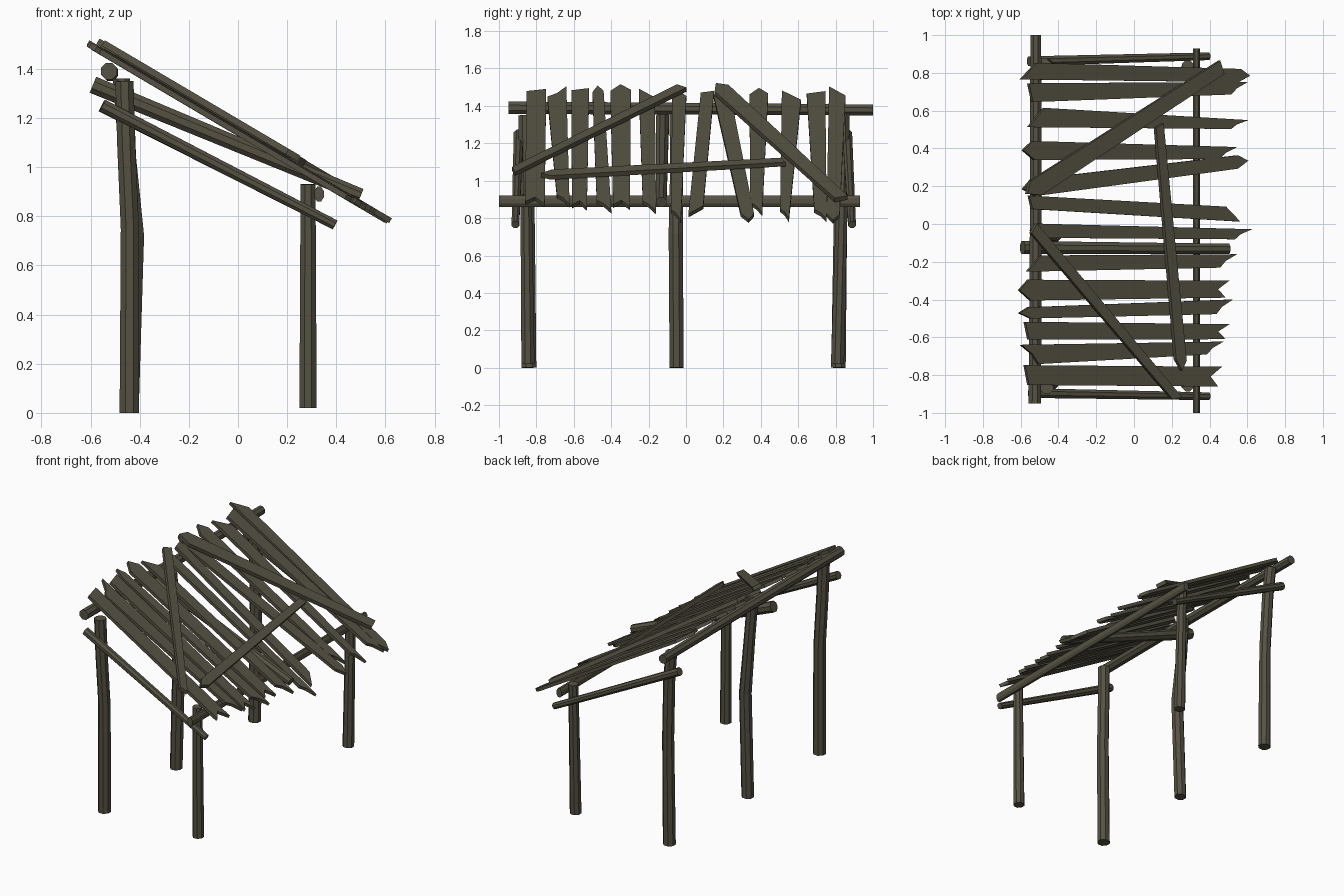
import bpy, bmesh, math, random
from mathutils import Vector

if "Cube" in bpy.data.objects:
    bpy.data.objects.remove(bpy.data.objects["Cube"])

random.seed(4)
wood = bpy.data.materials.new("weathered dark wood")
wood.diffuse_color = (0.092, 0.083, 0.056, 1)
wood.use_nodes = True
wood.node_tree.nodes["Principled BSDF"].inputs["Base Color"].default_value = wood.diffuse_color
SLOPE = 0.59
NORMAL = Vector((SLOPE, 0, 1)).normalized()


def finish(name, bm):
    bmesh.ops.recalc_face_normals(bm, faces=bm.faces)
    me = bpy.data.meshes.new(name)
    bm.to_mesh(me)
    bm.free()
    me.materials.append(wood)
    ob = bpy.data.objects.new(name, me)
    bpy.context.collection.objects.link(ob)
    return ob


def log(name, points, radii, sides=8, squash=1.0):
    """Faceted pole swept through points, with a radius at each one."""
    bm = bmesh.new()
    pts = [Vector(p) for p in points]
    axis = (pts[-1] - pts[0]).normalized()
    ref = Vector((1, 0, 0)) if abs(axis.z) > 0.9 else Vector((0, 0, 1))
    u = axis.cross(ref).normalized()
    v = u.cross(axis)
    rings = []
    for p, r in zip(pts, radii):
        ring = []
        for i in range(sides):
            a = 2 * math.pi * (i + 0.5) / sides
            ring.append(bm.verts.new(p + u * math.cos(a) * r * squash + v * math.sin(a) * r))
        rings.append(ring)
    for a, b in zip(rings, rings[1:]):
        for i in range(sides):
            j = (i + 1) % sides
            bm.faces.new((a[i], a[j], b[j], b[i]))
    bm.faces.new(rings[0])
    bm.faces.new(rings[-1])
    return finish(name, bm)


# how far the low, middle and high points of a board end are cut back
ENDS = {"flat": (0.02, 0.01, 0.0), "point": (0.06, 0.0, 0.05), "notch": (0.02, 0.06, 0.0),
        "low": (0.0, 0.04, 0.08), "high": (0.09, 0.06, 0.0)}


def board(name, p0, p1, w0, w1, end0, end1, lift=0.0, thick=0.022):
    """Board lying on the roof slope, outlined in plan, with broken ends."""
    a, b = Vector(p0), Vector(p1)
    d = (b - a).normalized()
    side = Vector((-d.y, d.x))
    outline = [a + d * c + side * s * w0 for c, s in zip(ENDS[end0], (-0.5, 0, 0.5))][::-1]
    outline += [b - d * c + side * s * w1 for c, s in zip(ENDS[end1], (-0.5, 0, 0.5))]
    bm = bmesh.new()
    layers = []
    for t in (-thick / 2, thick / 2):
        layers.append([bm.verts.new(Vector((q.x, q.y, 1.45 + lift - SLOPE * (q.x + 0.52))) + NORMAL * t)
                       for q in outline])
    lo, hi = layers
    n = len(lo)
    for i in range(n):
        j = (i + 1) % n
        bm.faces.new((lo[i], lo[j], hi[j], hi[i]))
    caps = [bm.faces.new(lo), bm.faces.new(hi)]
    bmesh.ops.triangulate(bm, faces=caps)
    return finish(name, bm)


# tall back posts, the middle one bowed
log("tall_post_near", [(-.442, -.84, 0), (-.44, -.845, .75), (-.455, -.855, 1.1), (-.462, -.86, 1.35)],
    [.043, .04, .04, .04])
log("tall_post_middle", [(-.442, -.05, 0), (-.42, -.055, .72), (-.455, -.05, 1.1), (-.475, -.055, 1.36)],
    [.041, .041, .037, .037])
log("tall_post_far", [(-.442, .815, 0), (-.44, .825, .75), (-.455, .835, 1.15), (-.475, .84, 1.36)],
    [.042, .039, .039, .038])

# short front posts
log("short_post_near", [(.285, -.845, .02), (.285, -.855, .93)], [.038, .033])
log("short_post_far", [(.285, .81, .02), (.285, .835, .93)], [.038, .033])

# long beams carrying the boards
log("back_beam", [(-.525, -.95, 1.39), (-.52, 0, 1.385), (-.52, 1.0, 1.378)], [.036, .034, .031])
log("front_beam", [(.33, -1.0, .89), (.33, .93, .89)], [.033, .033], squash=.62)

# sloping side poles and the middle rafter
log("side_pole_near", [(-.55, -.895, 1.25), (.395, -.912, .765)], [.028, .022])
log("side_pole_far", [(-.555, .862, 1.25), (.395, .888, .765)], [.028, .022])
log("middle_rafter", [(-.59, -.125, 1.335), (.5, -.132, .885)], [.038, .03])

# roof boards: y and width at high and low end, x start and end, end shapes
boards = [
    (.81, .785, .09, .07, -.60, .61, "low", "point"),
    (.695, .72, .10, .065, -.56, .60, "flat", "high"),
    (.565, .525, .105, .05, -.56, .60, "low", "high"),
    (.39, .375, .10, .065, -.59, .54, "point", "high"),
    (.185, .335, .09, .07, -.59, .60, "point", "point"),
    (.115, .05, .07, .075, -.56, .56, "flat", "low"),
    (-.035, -.055, .075, .055, -.55, .62, "point", "high"),
    (-.21, -.195, .085, .07, -.57, .54, "low", "high"),
    (-.35, -.345, .11, .09, -.61, .50, "point", "notch"),
    (-.472, -.437, .06, .075, -.61, .52, "point", "high"),
    (-.565, -.57, .095, .08, -.58, .50, "flat", "notch"),
    (-.692, -.655, .105, .065, -.60, .47, "high", "high"),
    (-.80, -.808, .105, .105, -.58, .46, "flat", "notch"),
]
for i, (y0, y1, w0, w1, x0, x1, e0, e1) in enumerate(boards):
    board(f"roof_board_{i + 1}", (x0, y0), (x1, y1), w0, w1, e0, e1, random.uniform(-.006, .006))

# braces nailed across the top of the boards
board("long_brace", (-.57, .16), (.47, .835), .095, .07, "point", "flat", .032, .026)
board("near_brace", (-.54, -.015), (.23, -.93), .055, .045, "flat", "flat", .038, .026)
board("cross_brace", (.13, .53), (.25, -.775), .042, .055, "flat", "point", .034, .026)
